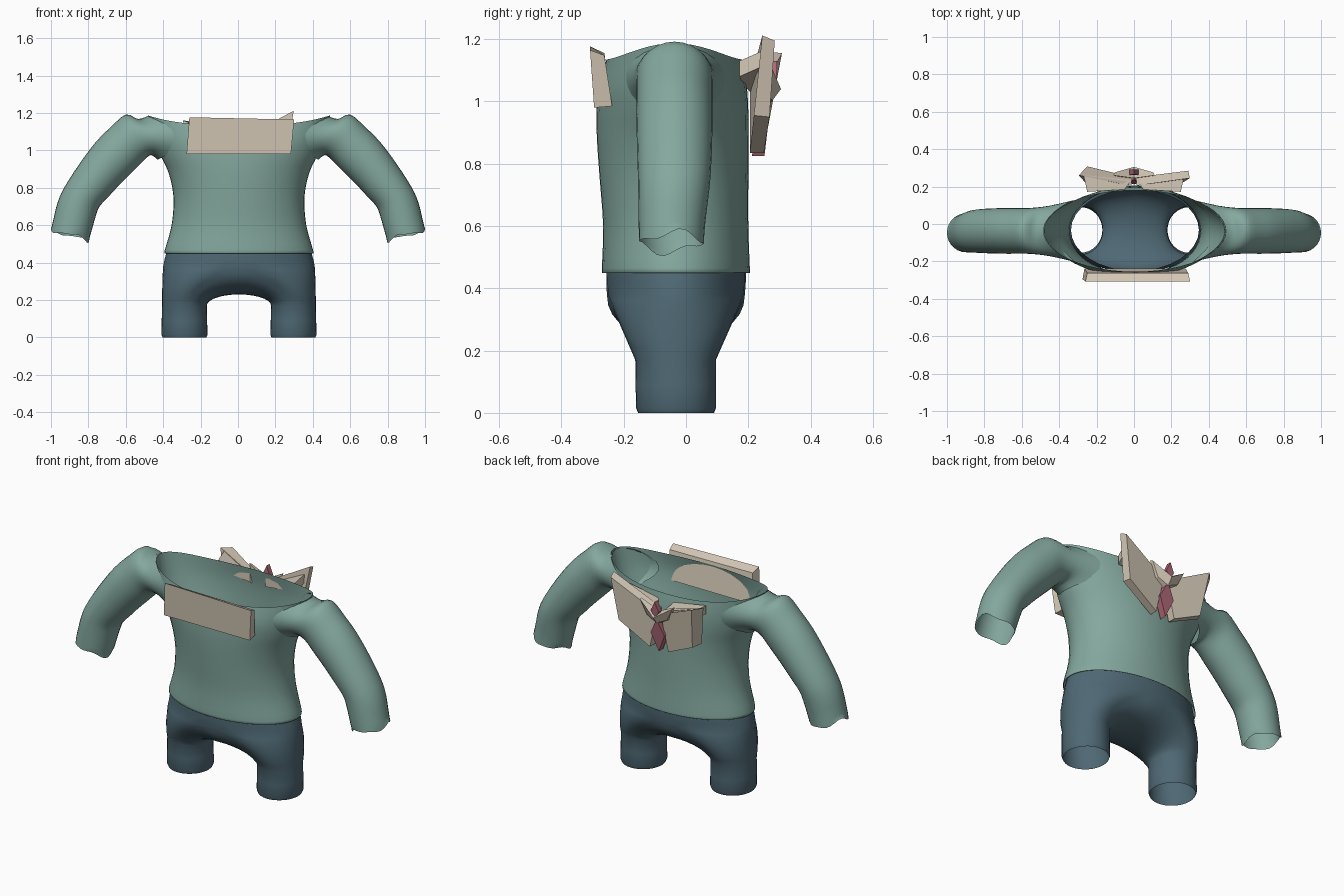
import bpy, bmesh, math
from mathutils import Vector

if "Cube" in bpy.data.objects:
    bpy.data.objects.remove(bpy.data.objects["Cube"])


def material(name, rgb):
    m = bpy.data.materials.new(name)
    m.diffuse_color = (*rgb, 1)
    m.use_nodes = True
    m.node_tree.nodes["Principled BSDF"].inputs["Base Color"].default_value = m.diffuse_color
    return m


TEAL = material("sage_teal", (0.23, 0.39, 0.345))
BLUE = material("slate_blue", (0.078, 0.14, 0.175))
CREAM = material("cream", (0.66, 0.58, 0.47))
PINK = material("dusty_pink", (0.42, 0.14, 0.18))


def finish(bm, name, mat, smooth=True, recalc=True):
    if recalc:
        bmesh.ops.recalc_face_normals(bm, faces=bm.faces)
    me = bpy.data.meshes.new(name)
    bm.to_mesh(me)
    bm.free()
    me.materials.append(mat)
    ob = bpy.data.objects.new(name, me)
    bpy.context.collection.objects.link(ob)
    if smooth:
        me.polygons.foreach_set("use_smooth", [True] * len(me.polygons))
    return ob


def spline(rows, steps):
    """Catmull-Rom interpolation through rows of numbers."""
    out = []
    for i in range(len(rows) - 1):
        p = [rows[max(i - 1, 0)], rows[i], rows[i + 1], rows[min(i + 2, len(rows) - 1)]]
        for s in range(steps):
            t = s / steps
            out.append([0.5 * (2 * b + (c - a) * t + (2 * a - 5 * b + 4 * c - d) * t * t
                               + (3 * b - a - 3 * c + d) * t ** 3) for a, b, c, d in zip(*p)])
    out.append(list(rows[-1]))
    return out


def loft(bm, rings, closed=True):
    loops = [[bm.verts.new(p) for p in r] for r in rings]
    n = len(rings[0])
    for a, b in zip(loops, loops[1:]):
        for j in range(n if closed else n - 1):
            k = (j + 1) % n
            bm.faces.new((a[j], a[k], b[k], b[j]))


# Sweater body: height, half width, front y, back y
body = [(0.45, 0.395, -0.268, 0.205), (0.465, 0.397, -0.27, 0.205), (0.6, 0.36, -0.266, 0.2),
        (0.75, 0.35, -0.277, 0.2), (0.88, 0.376, -0.286, 0.2), (0.97, 0.42, -0.287, 0.2),
        (1.05, 0.458, -0.28, 0.195), (1.135, 0.487, -0.255, 0.18)]
N = 48
rings = []
for z, w, y0, y1 in spline(body, 3):
    lift = 0.052 * max(0, (z - 0.9) / 0.235) ** 2
    ring = []
    for j in range(N):
        a = math.tau * j / N
        c = abs(math.cos(a))
        ring.append((w * math.cos(a) + 0.005, (y0 + y1) / 2 + (y1 - y0) / 2 * math.sin(a),
                     z + lift * c ** 3))
    rings.append(ring)
bm = bmesh.new()
loft(bm, rings)
finish(bm, "sweater_body", TEAL)

# Sleeves: outer x z, inner x z, centre y, half depth, pull toward the body
sleeve = [(0.485, 1.183, 0.43, 0.95, -0.037, 0.165, 0.14), (0.535, 1.168, 0.465, 0.975, -0.037, 0.135, 0.05),
          (0.60, 1.192, 0.50, 0.95, -0.037, 0.123, 0), (0.68, 1.125, 0.56, 0.89, -0.037, 0.122, 0),
          (0.76, 1.045, 0.63, 0.82, -0.037, 0.122, 0), (0.85, 0.925, 0.69, 0.755, -0.037, 0.12, 0),
          (0.93, 0.80, 0.74, 0.70, -0.038, 0.116, 0), (0.965, 0.72, 0.76, 0.65, -0.041, 0.112, 0),
          (0.985, 0.64, 0.78, 0.58, -0.045, 0.107, 0), (1.0, 0.575, 0.797, 0.52, -0.047, 0.104, 0)]
for side, name in ((1, "sleeve_left"), (-1, "sleeve_right")):
    rows = spline(sleeve, 3)
    rings = []
    for i, (ox, oz, ix, iz, yc, yh, pull) in enumerate(rows):
        ring = []
        for j in range(28):
            a = math.tau * j / 28
            c, s = math.cos(a), math.sin(a)
            x = (ox + ix) / 2 + (ox - ix) / 2 * c - pull * s * s
            z = (oz + iz) / 2 + (oz - iz) / 2 * c
            if i == len(rows) - 1:  # ragged cuff
                z += 0.012 * math.sin(3 * a + 0.6) + 0.006 * math.sin(5 * a)
            ring.append((side * x, yc + yh * s, z))
        rings.append(ring)
    bm = bmesh.new()
    loft(bm, rings)
    finish(bm, name, TEAL)

# Trousers: one half from waist to ankle, then mirrored
H, K = 17, 15


def half_ring(z, w, y0, y1):
    return [Vector((w * math.cos(a), (y0 + y1) / 2 + (y1 - y0) / 2 * math.sin(a), z))
            for a in (math.pi * (j / (H - 1) - 0.5) for j in range(H))]


def leg_ring(z, x0, x1, y0, y1):
    pts = []
    for j in range(H + K):
        a = math.pi * (j / (H - 1) - 0.5) if j < H else math.pi * (0.5 + (j - H + 1) / (K + 1))
        pts.append(Vector(((x0 + x1) / 2 + (x1 - x0) / 2 * math.cos(a),
                           (y0 + y1) / 2 + (y1 - y0) / 2 * math.sin(a), z)))
    return pts


hips = [half_ring(0.62, 0.342, -0.25, 0.185), half_ring(0.54, 0.36, -0.252, 0.187),
        half_ring(0.46, 0.386, -0.255, 0.192), half_ring(0.42, 0.397, -0.256, 0.192),
        half_ring(0.38, 0.405, -0.254, 0.189)]
bm = bmesh.new()
loft(bm, hips, closed=False)
crotch = []
for k in range(1, K + 1):
    a = math.pi * k / (K + 1)
    crotch.append(Vector((0, -0.0325 + 0.2215 * math.cos(a), 0.38 - 0.15 * math.sin(a) ** 0.9)))
top = hips[-1] + crotch
leg = leg_ring(0.17, 0.172, 0.411, -0.163, 0.096)
rings = []
for i in range(8):
    t = i / 7 * math.pi / 2
    u, v = math.sin(t), 1 - math.cos(t)
    rings.append([Vector((p.x + (q.x - p.x) * u, p.y + (q.y - p.y) * (0.5 * v + 0.5 * i / 7),
                          p.z + (q.z - p.z) * (v if j >= H else 0.5 * v + 0.5 * i / 7)))
                  for j, (p, q) in enumerate(zip(top, leg))])
rings += [leg_ring(0.09, 0.17, 0.413, -0.162, 0.096), leg_ring(0.015, 0.168, 0.415, -0.16, 0.096),
          leg_ring(0.0, 0.174, 0.408, -0.154, 0.09)]
loft(bm, rings)
half = bm.verts[:] + bm.edges[:] + bm.faces[:]
copy = bmesh.ops.duplicate(bm, geom=half)["geom"]
for v in copy:
    if isinstance(v, bmesh.types.BMVert):
        v.co.x = -v.co.x
bmesh.ops.remove_doubles(bm, verts=bm.verts, dist=0.0005)
trousers = finish(bm, "trousers", BLUE)
trousers.location.x = 0.005


def slab(name, mat, front, back):
    """Solid between two matching outlines."""
    bm = bmesh.new()
    a = [bm.verts.new(p) for p in front]
    b = [bm.verts.new(p) for p in back]
    n = len(a)
    bm.faces.new(a)
    bm.faces.new(b[::-1])
    for i in range(n):
        k = (i + 1) % n
        bm.faces.new((a[i], b[i], b[k], a[k]))
    return finish(bm, name, mat, smooth=False)


# Front collar plate
slab("front_collar", CREAM,
     [(-0.26, -0.308, 1.177), (0.30, -0.308, 1.165), (0.283, -0.295, 0.98), (-0.275, -0.295, 0.98)],
     [(-0.25, -0.262, 1.155), (0.29, -0.262, 1.148), (0.275, -0.237, 0.985), (-0.265, -0.237, 0.985)])

# Back collar flaps
slab("back_flap_left", CREAM,
     [(0.298, 0.245, 1.212), (0.015, 0.205, 1.06), (0.06, 0.205, 0.835), (0.255, 0.218, 0.955)],
     [(0.29, 0.285, 1.195), (0.01, 0.25, 1.045), (0.06, 0.25, 0.835), (0.25, 0.268, 0.95)])
slab("back_flap_right", CREAM,
     [(-0.295, 0.26, 1.16), (-0.015, 0.205, 1.06), (-0.06, 0.205, 0.835), (-0.25, 0.21, 0.92)],
     [(-0.25, 0.308, 1.155), (-0.01, 0.25, 1.045), (-0.06, 0.25, 0.835), (-0.225, 0.262, 0.91)])

# Fold joining each flap to the neckline
for s, name, tip in ((1, "collar_fold_left", 1.17), (-1, "collar_fold_right", 1.15)):
    outline = [(s * 0.25, 0.172, 1.13), (s * 0.05, 0.185, 1.10),
               (s * 0.015, 0.235, 1.055), (s * 0.27, 0.262, tip)]
    slab(name, CREAM, outline, [(x, y, z - 0.05) for x, y, z in outline])

# Knot wings and ribbon
for s, name in ((1, "knot_wing_left"), (-1, "knot_wing_right")):
    slab(name, CREAM,
         [(0, 0.245, 1.06), (s * 0.11, 0.26, 1.115), (s * 0.07, 0.25, 1.03), (0, 0.245, 0.985)],
         [(0, 0.305, 1.04), (s * 0.105, 0.275, 1.11), (s * 0.065, 0.27, 1.03), (0, 0.275, 1.0)])


def diamond(name, half_w, z_top, z_mid, z_low, y_top, y_low, depth):
    ym = y_low + (y_top - y_low) * (z_mid - z_low) / (z_top - z_low)
    pts = [(0, y_top, z_top), (half_w, ym, z_mid), (0, y_low, z_low), (-half_w, ym, z_mid)]
    slab(name, PINK, pts, [(x, y + depth, z) for x, y, z in pts])


diamond("ribbon_tail", 0.045, 1.02, 0.93, 0.825, 0.235, 0.212, 0.04)
diamond("ribbon_top", 0.025, 1.13, 1.075, 1.03, 0.265, 0.26, 0.028)
